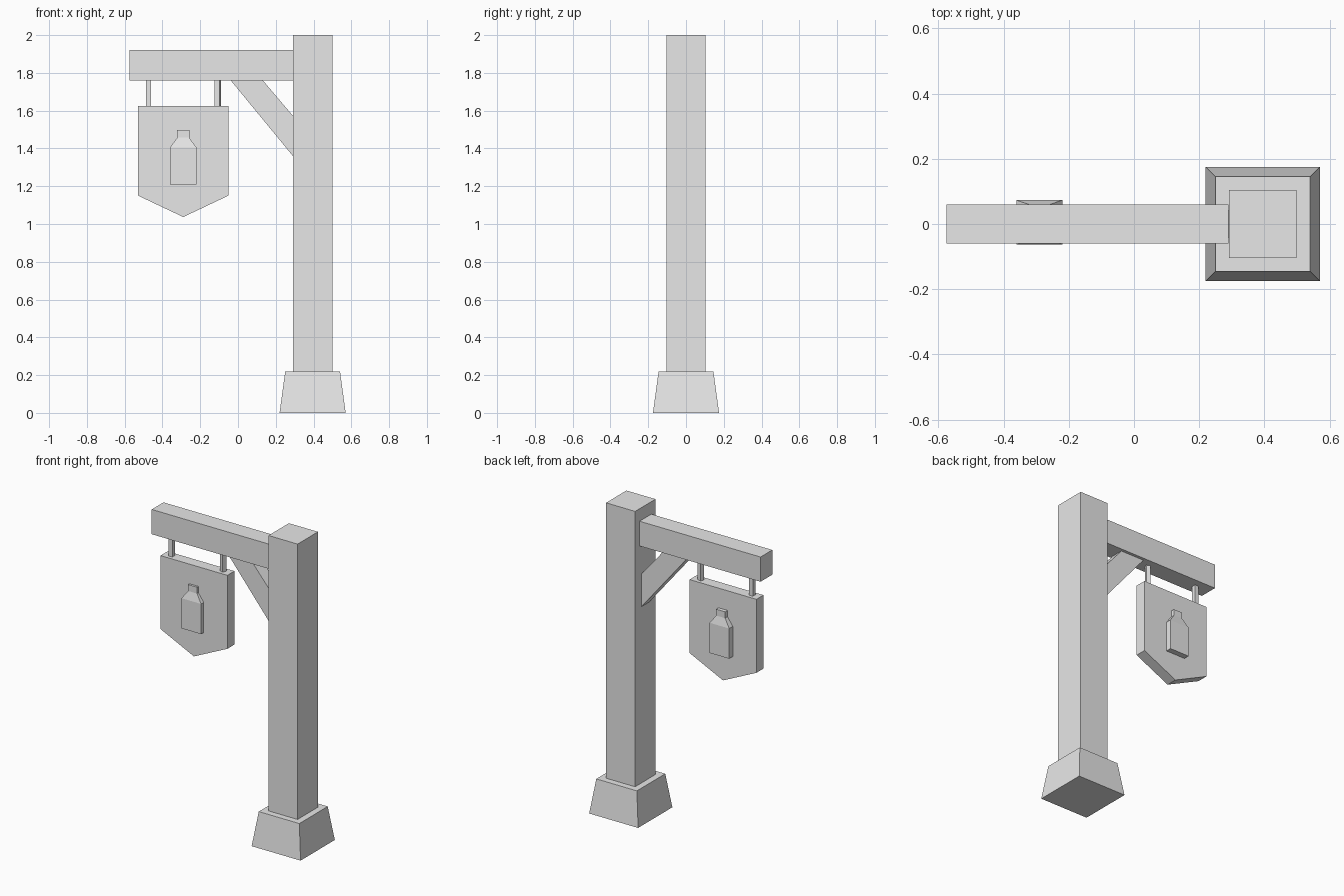
import bpy
import bmesh
import math
from mathutils import Matrix, Vector

if "Cube" in bpy.data.objects:
    bpy.data.objects.remove(bpy.data.objects["Cube"])

grey = bpy.data.materials.new("plain_grey")
grey.use_nodes = True
grey.diffuse_color = (0.8, 0.8, 0.8, 1)
grey.node_tree.nodes["Principled BSDF"].inputs["Base Color"].default_value = (0.8, 0.8, 0.8, 1)


def finish(name, bm):
    bmesh.ops.recalc_face_normals(bm, faces=bm.faces)
    mesh = bpy.data.meshes.new(name)
    bm.to_mesh(mesh)
    bm.free()
    mesh.materials.append(grey)
    obj = bpy.data.objects.new(name, mesh)
    bpy.context.collection.objects.link(obj)
    return obj


def box(name, center, size, turn=0):
    bm = bmesh.new()
    matrix = (Matrix.Translation(center) @ Matrix.Rotation(math.radians(turn), 4, "Z")
              @ Matrix.Diagonal((*size, 1)))
    bmesh.ops.create_cube(bm, size=1, matrix=matrix)
    return finish(name, bm)


def prism(name, outline, half_depth):
    """Extrude an x-z outline evenly to both sides of y = 0."""
    bm = bmesh.new()
    face = bm.faces.new([bm.verts.new((x, -half_depth, z)) for x, z in outline])
    moved = bmesh.ops.extrude_face_region(bm, geom=[face])["geom"]
    verts = [v for v in moved if isinstance(v, bmesh.types.BMVert)]
    bmesh.ops.translate(bm, verts=verts, vec=(0, 2 * half_depth, 0))
    # the source face remains as the front cap
    return finish(name, bm)


def loft(name, center, levels):
    """Stack rectangles given as (z, half width, half depth)."""
    bm = bmesh.new()
    rings = []
    for z, w, d in levels:
        corners = [(-w, -d), (w, -d), (w, d), (-w, d)]
        rings.append([bm.verts.new(Vector((x, y, z)) + Vector(center)) for x, y in corners])
    for low, high in zip(rings, rings[1:]):
        for i in range(4):
            j = (i + 1) % 4
            bm.faces.new((low[i], low[j], high[j], high[i]))
    bm.faces.new(rings[0][::-1])
    bm.faces.new(rings[-1])
    return finish(name, bm)


# Post on a tapered footing
post_x = 0.395
loft("footing", (post_x, 0, 0), [(0, 0.175, 0.175), (0.22, 0.145, 0.145)])
box("post", (post_x, 0, 1.1), (0.208, 0.208, 1.8))

# Crossbeam and diagonal brace
box("crossbeam", (-0.1425, 0, 1.84), (0.865, 0.12, 0.16))
prism("brace", [(-0.04, 1.762), (0.13, 1.762), (0.293, 1.57), (0.293, 1.357)], 0.041)

# Hanging board with a pointed lower edge
sign_x = -0.29
prism("sign_board", [(sign_x - 0.239, 1.625), (sign_x - 0.239, 1.15), (sign_x, 1.037),
                     (sign_x + 0.239, 1.15), (sign_x + 0.239, 1.625)], 0.036)

# Two hangers, one slightly twisted
for name, side, turn in (("right_hanger", -1, 0), ("left_hanger", 1, -20)):
    box(name, (sign_x + side * 0.184, 0, 1.69), (0.027, 0.027, 0.15), turn)

# Bottle standing proud of both sides of the board
loft("bottle", (sign_x, 0.005, 0),
     [(1.21, 0.07, 0.068), (1.405, 0.07, 0.068), (1.457, 0.032, 0.055), (1.498, 0.032, 0.055)])
